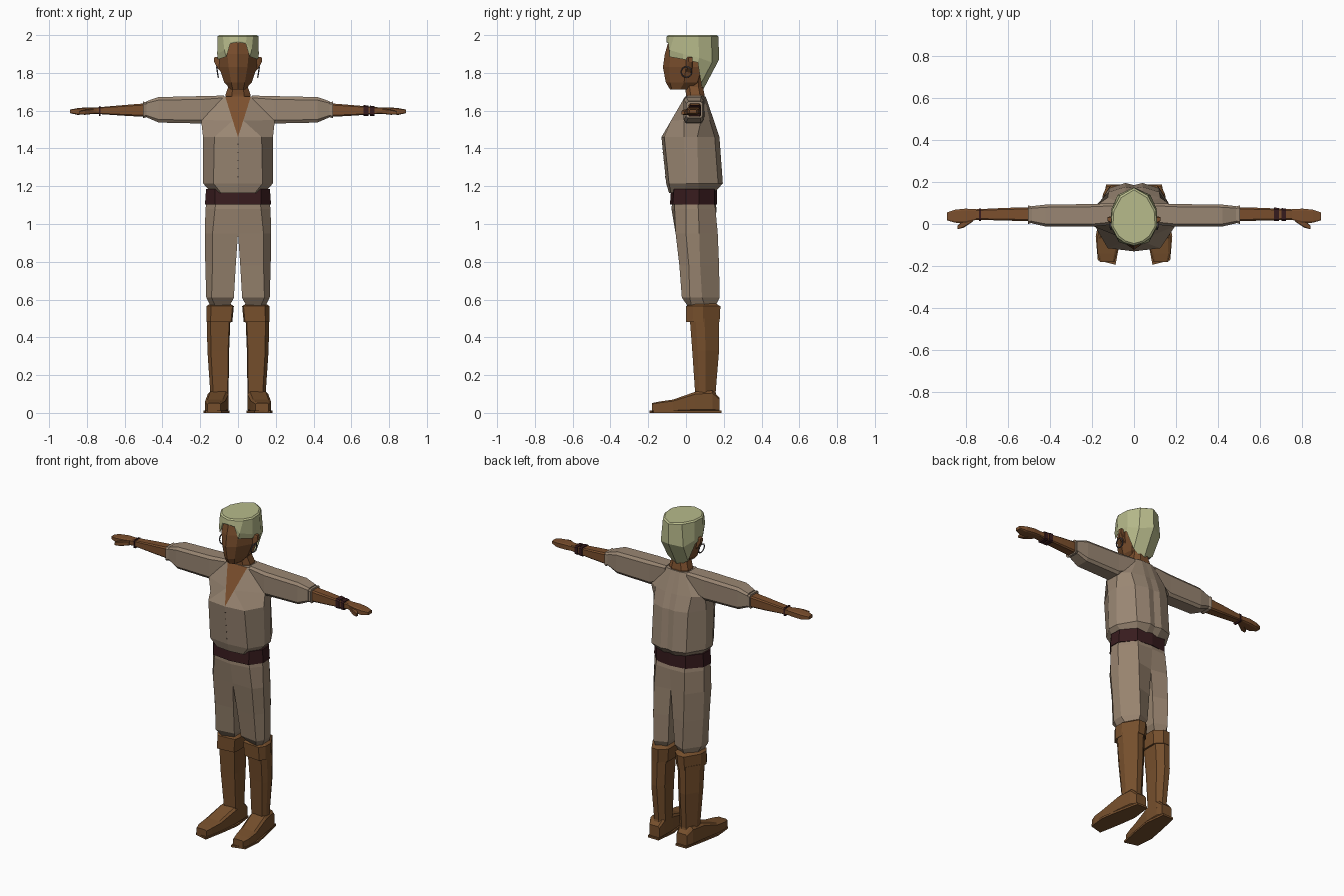
import bpy, bmesh, math


def material(name, r, g, b):
    m = bpy.data.materials.new(name)
    m.diffuse_color = [(c / 255) ** 2.2 for c in (r, g, b)] + [1]
    return m


SHIRT = material("shirt_tan", 152, 133, 114)
PANTS = material("trouser_tan", 150, 130, 110)
SKIN = material("skin_brown", 122, 80, 49)
BOOT = material("boot_brown", 117, 80, 48)
BELT = material("belt_maroon", 58, 33, 35)
HAIR = material("hair_pale_green", 182, 185, 138)
METAL = material("ring_grey", 92, 86, 90)
DARK = material("button_dark", 62, 52, 45)


def loft(name, rings, mat, caps=(True, True), extra=None, rule=None):
    """Skin a list of equal-length point rings; rule picks faces for the extra colour."""
    bm = bmesh.new()
    vs = [[bm.verts.new(p) for p in r] for r in rings]
    n = len(rings[0])
    for a, b in zip(vs, vs[1:]):
        for i in range(n):
            j = (i + 1) % n
            bm.faces.new((a[i], a[j], b[j], b[i]))
    if caps[0]:
        bm.faces.new(vs[0][::-1])
    if caps[1]:
        bm.faces.new(vs[-1])
    bmesh.ops.recalc_face_normals(bm, faces=bm.faces)
    if rule:
        rule(bm, vs)
    me = bpy.data.meshes.new(name)
    bm.to_mesh(me)
    bm.free()
    me.materials.append(mat)
    if extra:
        me.materials.append(extra)
    ob = bpy.data.objects.new(name, me)
    bpy.context.collection.objects.link(ob)
    return ob


def loft_pair(name, rings, mat, **kw):
    """Left and right copies of a loft."""
    for side, s in (("right", 1), ("left", -1)):
        loft(side + "_" + name, [[(s * p[0], p[1], p[2]) for p in r] for r in rings], mat, **kw)


def rect(axis, pos, a0, a1, b0, b1, c):
    """Chamfered rectangle across an axis: a, b are the two remaining axes in order."""
    u, w = (a1 - a0) * c, (b1 - b0) * c
    pts = [(a0 + u, b0), (a1 - u, b0), (a1, b0 + w), (a1, b1 - w),
           (a1 - u, b1), (a0 + u, b1), (a0, b1 - w), (a0, b0 + w)]
    return [{"x": (pos, a, b), "y": (a, pos, b), "z": (a, b, pos)}[axis] for a, b in pts]


def rects(axis, rows, c=0.12):
    return [rect(axis, *r, c) for r in rows]


def sym(half):
    """Close a front-to-back half outline into a symmetric ring."""
    return half + [(-x, y, z) for x, y, z in half[-2:0:-1]]


def outline(z, *pts):
    return sym([(x, y, z) for x, y in pts])


def leg_ring(z, x0, x1, y0, y1):
    """Leg section: broad front, pointed outer side and a slanted outer back."""
    w, d = x1 - x0, y1 - y0
    return [(x0 + w * u, y0 + d * v, z) for u, v in (
        (.05, .06), (.84, 0), (1, .2), (1, .5), (.62, 1), (.3, 1), (0, .78), (0, .2))]


# Shirt body, with the open neck coloured as skin
torso = [
    outline(1.165, (0, -.09), (.09, -.08), (.14, -.01), (.14, .07), (.09, .135), (.04, .15), (0, .15)),
    outline(1.215, (0, -.105), (.13, -.09), (.185, .0), (.182, .065), (.12, .17), (.04, .195), (0, .185)),
    outline(1.46, (0, -.13), (.125, -.115), (.185, -.01), (.182, .06), (.12, .152), (.04, .177), (0, .17)),
    outline(1.55, (0, -.085), (.14, -.07), (.195, -.01), (.19, .08), (.125, .125), (.04, .147), (0, .145)),
    outline(1.675, (0, -.005), (.068, -.005), (.085, .01), (.085, .08), (.06, .098), (.03, .104), (0, .104)),
]


def open_neck(bm, vs):
    chest, mid, top = vs[2], vs[3], vs[4]
    n = len(chest)
    # move the middle ring's front points onto the edge of the V
    for k in (1, n - 1):
        corner = mid[k]
        p = chest[0].co.lerp(top[k].co, 0.41)
        side = mid[2 if k == 1 else n - 2]
        for f in list(corner.link_faces):
            if side in f.verts:
                continue
            if chest[0] in f.verts:
                new = bmesh.utils.face_split(f, chest[0], corner)[0]
                for g in (f, new):
                    if mid[0] in g.verts:
                        g.material_index = 1
            elif top[0] in f.verts:
                f.material_index = 1
        corner.co = p
    mid[0].co = chest[0].co.lerp(top[0].co, 0.41)


loft("shirt_body", torso, SHIRT, extra=SKIN, rule=open_neck)

# Sleeves and cuffs
loft_pair("sleeve", rects("x", [
    (.075, .0, .10, 1.58, 1.68), (.19, -.012, .095, 1.532, 1.677),
    (.42, -.012, .092, 1.537, 1.672), (.485, .003, .085, 1.565, 1.65)]), SHIRT)
loft_pair("sleeve_cuff", rects("x", [(.47, .01, .08, 1.57, 1.642), (.503, .0, .088, 1.56, 1.648)]), SHIRT)

# Forearm, hand and thumb
loft_pair("forearm_hand", rects("x", [
    (.45, .012, .08, 1.565, 1.642), (.60, .016, .077, 1.573, 1.63), (.75, .02, .07, 1.583, 1.617),
    (.80, .005, .073, 1.58, 1.618), (.85, .006, .068, 1.578, 1.613), (.89, .018, .055, 1.587, 1.606)]), SKIN)
loft_pair("thumb", rects("x", [(.765, .012, .045, 1.583, 1.61), (.81, -.018, .02, 1.578, 1.605),
                               (.838, -.025, -.008, 1.58, 1.598)]), SKIN)

# Wrist bands
for i, (x0, x1) in enumerate([(.665, .69), (.70, .722), (-.736, -.727)]):
    loft("wrist_band_%d" % (i + 1), rects("x", [
        (x, .0145, .0785 - .03 * (abs(x) - .66) / .4, 1.572, 1.630 - .09 * (abs(x) - .66))
        for x in (x0, x1)]), BELT)

# Buttons down the shirt front
for i in range(5):
    z = 1.25 + i * .043
    y = -.105 - .025 * (z - 1.215) / .245
    loft("button_%d" % (i + 1), rects("y", [(y - .002, -.003, .003, z - .003, z + .003),
                                            (y + .004, -.003, .003, z - .003, z + .003)]), DARK)

# Belt
loft("belt", [outline(z, (0, -.085 + d), (.122, -.07 + d), (.175 - d, .0), (.172 - d, .07),
                      (.10, .15), (0, .163)) for z, d in ((1.103, 0), (1.185, .006))], BELT)

# Trousers: two legs meeting at the centre line
loft_pair("trouser_leg", [[(x, y, z) for x, y in pts] for z, pts in [
    (1.15, [(0, -.07), (.11, -.06), (.163, .0), (.163, .06), (.09, .142), (0, .15)]),
    (1.08, [(0, -.077), (.122, -.06), (.172, .0), (.172, .065), (.10, .156), (0, .162)]),
    (.95, [(0, -.052), (.135, -.055), (.176, .0), (.175, .07), (.105, .168), (0, .15)]),
    (.78, [(.012, -.028), (.135, -.035), (.173, .015), (.172, .075), (.105, .175), (.012, .15)]),
    (.61, [(.022, -.005), (.14, -.022), (.168, .02), (.167, .085), (.10, .178), (.022, .145)]),
    (.565, [(.045, .03), (.12, .01), (.145, .03), (.145, .10), (.10, .155), (.045, .13)])]], PANTS)

# Boots: folded cuff, shaft, foot and sole
loft_pair("boot_cuff", [leg_ring(*r) for r in [
    (.482, .03, .167, .0, .178), (.565, .022, .166, .0, .182), (.58, .045, .145, .03, .155)]], BOOT)
loft_pair("boot_shaft", [leg_ring(*r) for r in [
    (.06, .05, .147, .05, .168), (.11, .05, .147, .048, .157),
    (.33, .047, .162, .033, .175), (.50, .04, .165, .02, .175)]], BOOT)
loft_pair("boot_foot", rects("y", [
    (.178, .06, .13, .005, .08), (.14, .05, .148, .005, .118), (.05, .05, .16, .005, .112),
    (-.07, .068, .174, .005, .07), (-.14, .082, .174, .005, .06), (-.18, .093, .162, .005, .052)]), BOOT)
loft_pair("boot_sole", [[(x, y, z) for x, y in [
    (.06, .188), (.132, .188), (.16, .06), (.182, -.06), (.172, -.172), (.088, -.194), (.062, -.06), (.044, .06)]]
    for z in (0, .012)], BOOT)

# Neck and head
loft("neck", rects("z", [(1.60, -.05, .05, .0, .09), (1.685, -.066, .066, .0, .098),
                         (1.725, -.052, .052, -.005, .09), (1.80, -.055, .055, -.01, .09)], .25), SKIN)
loft("head", [
    outline(1.713, (0, -.085), (.028, -.075), (.04, -.03), (.035, .02), (0, .04)),
    outline(1.75, (0, -.107), (.036, -.085), (.073, -.01), (.065, .06), (0, .08)),
    outline(1.83, (0, -.122), (.05, -.088), (.1, .0), (.085, .085), (0, .11)),
    outline(1.90, (0, -.112), (.056, -.082), (.097, .0), (.085, .10), (0, .14)),
    outline(1.97, (0, -.092), (.045, -.075), (.085, .0), (.075, .10), (0, .13))], SKIN)
loft_pair("ear", rects("x", [(.085, -.005, .03, 1.80, 1.885), (.11, .005, .035, 1.825, 1.885),
                             (.126, .014, .034, 1.857, 1.882)]), SKIN)

# Hair: nearly flat top, high in front, sweeping down to the nape
loft("hair", [
    sym([(0, -.102, 1.962), (.04, -.094, 1.955), (.063, -.088, 1.885), (.106, -.015, 1.872),
         (.108, .062, 1.855), (.07, .08, 1.745), (0, .085, 1.70)]),
    sym([(0, -.104, 1.969), (.042, -.096, 1.962), (.072, -.086, 1.92), (.11, -.015, 1.90),
         (.108, .07, 1.88), (.078, .138, 1.855), (0, .175, 1.87)]),
    sym([(0, -.102, 1.993), (.046, -.088, 1.993), (.08, -.064, 1.993), (.109, -.01, 1.993),
         (.104, .065, 1.993), (.066, .135, 1.993), (0, .172, 1.993)]),
    sym([(0, -.093, 2), (.042, -.08, 2), (.072, -.057, 2), (.1, -.01, 2),
         (.096, .06, 2), (.061, .125, 2), (0, .162, 2)])], HAIR, caps=(False, True))

# Hoop earrings
for side, s in (("right", 1), ("left", -1)):
    bpy.ops.mesh.primitive_torus_add(location=(s * .109, .002, 1.805), rotation=(0, math.pi / 2 + s * .15, 0),
                                     major_radius=.028, minor_radius=.0035,
                                     major_segments=14, minor_segments=5)
    bpy.context.object.name = side + "_earring"
    bpy.context.object.data.materials.append(METAL)
